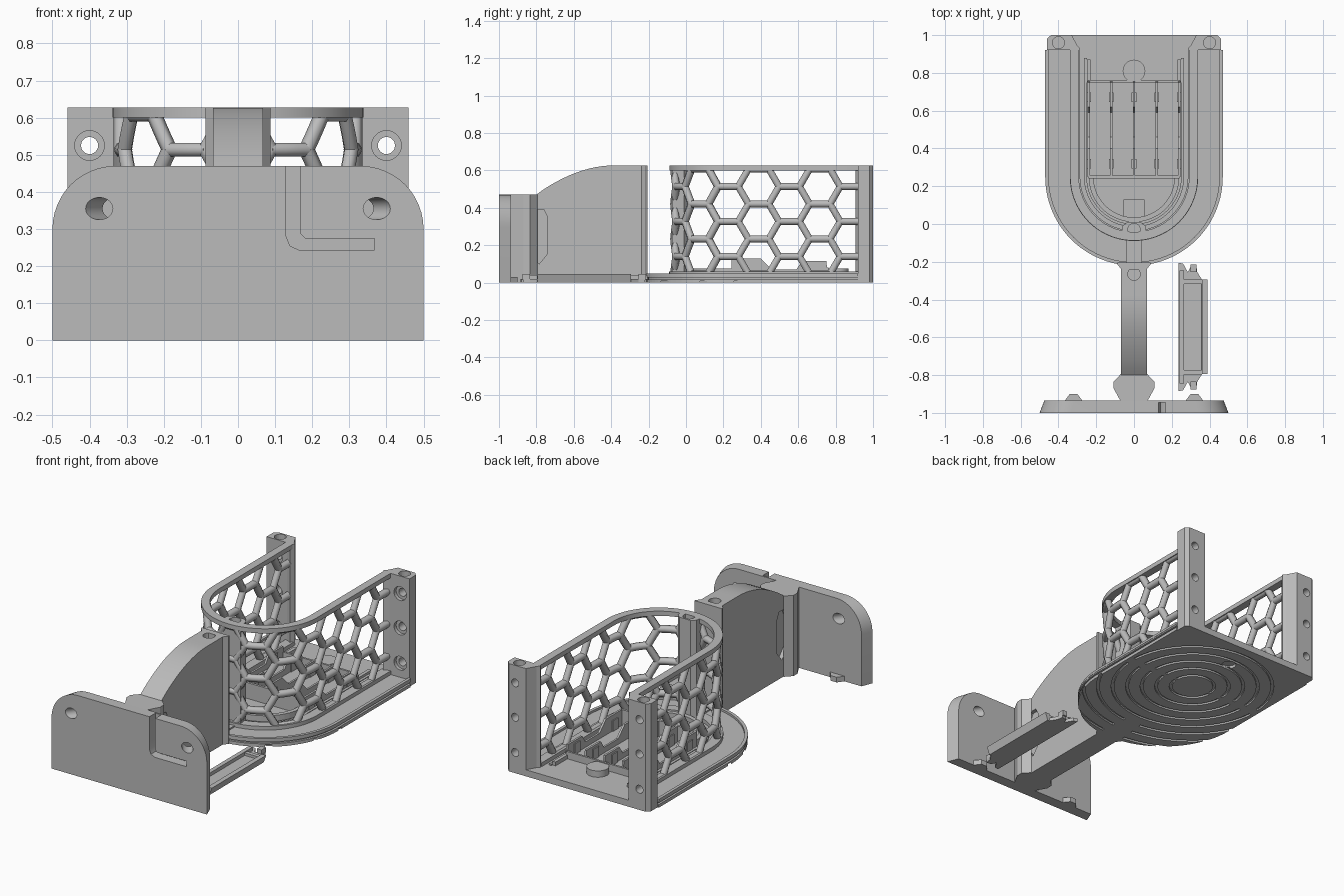
import bpy, bmesh, math
from mathutils import Vector, Matrix

cube = bpy.data.objects.get("Cube")
if cube:
    bpy.data.objects.remove(cube, do_unlink=True)

grey = bpy.data.materials.new("plain grey")
grey.use_nodes = True
grey.diffuse_color = (0.5, 0.5, 0.5, 1)
grey.node_tree.nodes["Principled BSDF"].inputs["Base Color"].default_value = (0.5, 0.5, 0.5, 1)

CY = 0.25      # centre of the rounded end
TOP = 0.627    # height of the cage
WALL = 0.315   # middle radius of the cage wall


def finish(name, bm):
    bmesh.ops.recalc_face_normals(bm, faces=bm.faces)
    mesh = bpy.data.meshes.new(name)
    bm.to_mesh(mesh)
    bm.free()
    mesh.materials.append(grey)
    obj = bpy.data.objects.new(name, mesh)
    bpy.context.collection.objects.link(obj)
    return obj


def prism(name, pts, lo, hi, axis="z", taper=1.0):
    """Extrude a 2D outline along an axis; taper scales the first coordinate at the far end."""
    place = {"z": lambda a, b, h: (a, b, h),
             "y": lambda a, b, h: (a, h, b),
             "x": lambda a, b, h: (h, a, b)}[axis]
    bm = bmesh.new()
    near = [bm.verts.new(place(a, b, lo)) for a, b in pts]
    far = [bm.verts.new(place(a * taper, b, hi)) for a, b in pts]
    bm.faces.new(near)
    bm.faces.new(far)
    for i in range(len(pts)):
        j = (i + 1) % len(pts)
        bm.faces.new((near[i], near[j], far[j], far[i]))
    return finish(name, bm)


def box(name, x0, x1, y0, y1, z0, z1):
    return prism(name, [(x0, y0), (x1, y0), (x1, y1), (x0, y1)], z0, z1)


def rod(name, centre, direction, r1, length, r2=None, sides=24):
    bm = bmesh.new()
    turn = Vector(direction).to_track_quat("Z", "Y").to_matrix().to_4x4()
    bmesh.ops.create_cone(bm, cap_ends=True, segments=sides, radius1=r1,
                          radius2=r1 if r2 is None else r2, depth=length,
                          matrix=Matrix.Translation(centre) @ turn)
    return finish(name, bm)


def cut(obj, cutters):
    for c in cutters:
        mod = obj.modifiers.new("cut", "BOOLEAN")
        mod.operation, mod.solver, mod.object = "DIFFERENCE", "EXACT", c
        bpy.context.view_layer.objects.active = obj
        bpy.ops.object.modifier_apply(modifier=mod.name)
        bpy.data.objects.remove(c, do_unlink=True)
    return obj


def smooth(obj):
    bpy.ops.object.select_all(action="DESELECT")
    obj.select_set(True)
    bpy.context.view_layer.objects.active = obj
    bpy.ops.object.shade_smooth_by_angle(angle=math.radians(30))


def arc(cx, cy, r, a0, a1, n=24):
    return [(cx + r * math.cos(math.radians(a0 + (a1 - a0) * i / n)),
             cy + r * math.sin(math.radians(a0 + (a1 - a0) * i / n))) for i in range(n + 1)]


def u_path(r, back):
    return [(-r, back)] + arc(0, CY, r, 180, 360, 40) + [(r, back)]


def u_strip(name, outer, inner, back, z0, z1):
    return prism(name, u_path(outer, back) + u_path(inner, back)[::-1], z0, z1)


def tray(r):
    return u_path(r, 0.92) + [(0.46, 0.92), (0.46, 0.98), (0.44, 1), (-0.44, 1), (-0.46, 0.98), (-0.46, 0.92)]


# Tray: bottom with ring grooves, recessed band, floor and lip
bottom = prism("tray_bottom", tray(0.468), 0, 0.018)
rings = []
for k in range(8):
    r = 0.12 + 0.08 * k
    spans = [(4, 176), (184, 356)] if r < 0.45 else [(205, 264), (276, 335)]
    for a, b in spans:
        rings.append(prism("ring", arc(0, 0.5, r + 0.008, a, b) + arc(0, 0.5, r - 0.008, b, a), -0.01, 0.01))
cut(bottom, rings + [rod("hole", (0, 0.81, 0), (0, 0, 1), 0.04, 0.1)])
prism("tray_band", tray(0.455), 0.017, 0.03)
prism("tray_floor", tray(0.468), 0.028, 0.038)
smooth(u_strip("tray_lip", 0.47, 0.452, 0.92, 0.036, 0.05))
smooth(u_strip("wall_foot", 0.34, 0.285, 0.92, 0.036, 0.06))
smooth(u_strip("inner_step", 0.265, 0.25, 0.88, 0.036, 0.046))
smooth(u_strip("top_rim", 0.338, 0.292, 0.93, 0.6, TOP))

# Honeycomb cage wall, as tubes wrapped along the U-shaped path
QUARTER = WALL * math.pi / 2
PITCH, RISE = 0.1635, 0.187
SIDE = PITCH / 1.5


def on_wall(u, z, side):
    if u < QUARTER:
        a = u / WALL
        return side * WALL * math.sin(a), CY - WALL * math.cos(a), z
    return side * WALL, CY + u - QUARTER, z


curve = bpy.data.curves.new("honeycomb_wall", "CURVE")
curve.dimensions = "3D"
curve.bevel_depth, curve.bevel_resolution, curve.use_fill_caps = 0.021, 1, True
U_MAX = QUARTER + 0.93 - CY


def tube(u0, z0, u1, z1, side):
    # trim the tube to the wall area
    t0, t1 = 0.0, 1.0
    for p, d, lo, hi in ((u0, u1 - u0, 0, U_MAX), (z0, z1 - z0, 0.045, 0.612)):
        if abs(d) < 1e-6:
            if not lo <= p <= hi:
                return
        else:
            a, b = sorted(((lo - p) / d, (hi - p) / d))
            t0, t1 = max(t0, a), min(t1, b)
    if t1 - t0 < 0.05:
        return
    spline = curve.splines.new("POLY")
    spline.points.add(3)
    for i, pt in enumerate(spline.points):
        t = t0 + (t1 - t0) * i / 3
        pt.co = (*on_wall(u0 + (u1 - u0) * t, z0 + (z1 - z0) * t, side), 1)


start = QUARTER - 0.025 - 3 * PITCH
for side in (-1, 1):
    for i in range(-1, 9):
        u = start + i * PITCH
        for j in range(-1, 5):
            z = 0.14 + j * RISE - (RISE / 2 if i % 2 == 0 else 0)
            tube(u - SIDE / 2, z, u + SIDE / 2, z, side)
            for dz in (RISE / 2, -RISE / 2):
                tube(u + SIDE / 2, z, u + SIDE, z + dz, side)
cage = bpy.data.objects.new("honeycomb_wall", curve)
bpy.context.collection.objects.link(cage)
curve.materials.append(grey)

# Front column of the cage with its pin hole and floor rib
column = prism("front_column", [(-0.07, -0.075), (0.07, -0.075), (0.06, -0.01), (0.035, 0.01),
                                (-0.035, 0.01), (-0.06, -0.01)], 0.03, TOP)
cut(column, [rod("hole", (0, -0.03, TOP), (0, 0, 1), 0.033, 0.2)])
box("floor_rib", -0.04, 0.04, -0.21, -0.07, 0.03, 0.046)

# Rear posts with screw holes
for s, word in ((1, "left"), (-1, "right")):
    outline = [(0.46, 0.92), (0.46, 0.98), (0.44, 1), (0.33, 1), (0.3, 0.945), (0.285, 0.93),
               (0.3, 0.905), (0.33, 0.92)]
    post = prism(word + "_rear_post", [(s * x, y) for x, y in outline], 0.03, TOP)
    tools = [rod("hole", (s * 0.4, 0.96, TOP), (0, 0, 1), 0.032, 0.08)]
    for z in (0.12, 0.325, 0.525):
        tools.append(rod("hole", (s * 0.4, 0.96, z), (0, 1, 0), 0.023, 0.3))
        tools.append(rod("hole", (s * 0.4, 0.92, z), (0, 1, 0), 0.04, 0.04))
    cut(post, tools)

# Fins, cup and knob inside the tray
fin = [(0.25, 0.03), (0.25, 0.13), (0.4, 0.13), (0.46, 0.07), (0.59, 0.07),
       (0.62, 0.115), (0.75, 0.115), (0.76, 0.03)]
for k in range(-2, 3):
    x = 0.12 * k
    prism("fin", fin, x - 0.006, x + 0.006, "x")
    for y in (0.32, 0.67):
        box("fin_clip", x - 0.012, x + 0.012, y - 0.025, y + 0.025, 0.03, 0.1)
box("fin_crossbar", -0.24, 0.24, 0.75, 0.762, 0.03, 0.08)
box("cup_back", -0.24, 0.24, 0.242, 0.256, 0.03, 0.13)
prism("cup_wall", arc(0, CY, 0.24, 180, 360) + arc(0, CY, 0.215, 360, 180), 0.03, 0.075)
box("cup_tab", -0.055, 0.055, 0.02, 0.13, 0.03, 0.05)
for s in (-1, 1):
    box("guide_rail", s * 0.24 - 0.01, s * 0.24 + 0.01, 0.75, 0.87, 0.03, 0.06)
smooth(rod("floor_knob", (0, 0.81, 0.05), (0, 0, 1), 0.06, 0.05))

# Arm between cage and mounting plate, with side pockets
crown = [(-0.8 + 0.42 * t / 12, 0.47 + 0.157 * math.sin(math.pi / 2 * (t / 12) ** 0.9)) for t in range(13)]
arm = prism("arm", [(-0.85, 0), (-0.85, 0.47)] + crown + [(-0.215, TOP), (-0.215, 0)], -0.068, 0.068, "x")
pocket = [(-0.785, 0.1), (-0.74, 0.155), (-0.74, 0.35), (-0.76, 0.39), (-0.81, 0.39), (-0.83, 0.35), (-0.83, 0.155)]
cut(arm, [prism("pocket", pocket, min(s * 0.045, s * 0.15), max(s * 0.045, s * 0.15), "x") for s in (-1, 1)]
    + [rod("hole", (0, -0.265, TOP), (0, 0, 1), 0.033, 0.2)])
smooth(arm)
prism("arm_dovetail", [(-0.066, -0.24), (0.066, -0.24), (0.088, -0.215), (0.088, -0.205),
                       (-0.088, -0.205), (-0.088, -0.215)], 0, TOP)
prism("arm_root", [(-0.07, -0.94), (0.07, -0.94), (0.108, -0.87), (0.108, -0.835), (0.07, -0.795),
                   (0.06, -0.835), (-0.06, -0.835), (-0.07, -0.795), (-0.108, -0.835), (-0.108, -0.87)], 0, 0.47)

# Mounting plate with rounded top corners, hook groove and angled holes
outline = [(-0.5, 0), (0.5, 0)] + arc(0.33, 0.3, 0.17, 0, 90, 12) + arc(-0.33, 0.3, 0.17, 90, 180, 12)
plate = prism("mounting_plate", outline, -1, -0.935, "y", 0.95)
groove = [(0.13, 0.5), (0.13, 0.28), (0.14, 0.255), (0.165, 0.243), (0.368, 0.243), (0.368, 0.275),
          (0.18, 0.275), (0.167, 0.288), (0.167, 0.5)]
cut(plate, [prism("groove", groove, -1.05, -0.945, "y")]
    + [rod("hole", (s * 0.36, -0.98, 0.355), (-s * 0.7, 1, 0), 0.03, 0.3) for s in (-1, 1)])
smooth(plate)
for s in (-1, 1):
    prism("plate_foot", [(s * 0.32 + a, b) for a, b in
          ((-0.05, -0.94), (0.05, -0.94), (0.02, -0.9), (-0.02, -0.9))], 0, 0.03)

# Loose latch lying beside the arm
MID = -0.545
half = [(0.235, 0.34), (0.26, 0.335), (0.285, 0.29), (0.3, 0.32), (0.33, 0.325), (0.335, 0.29), (0.36, 0.25)]
prism("latch_plate", [(x, MID + y) for x, y in half] + [(x, MID - y) for x, y in half[::-1]], 0, 0.02)
box("latch_inner_bar", 0.24, 0.265, MID - 0.3, MID + 0.3, 0.015, 0.04)
prism("latch_outer_bar", [(0.355, 0), (0.372, 0), (0.388, 0.045), (0.36, 0.045)], MID - 0.25, MID + 0.25, "y")
for s in (-1, 1):
    box("latch_end", 0.26, 0.36, MID + s * 0.24 - 0.012, MID + s * 0.24 + 0.012, 0.015, 0.035)
    box("latch_hook", 0.3, 0.33, MID + s * 0.31 - 0.02, MID + s * 0.31 + 0.02, 0.015, 0.045)
